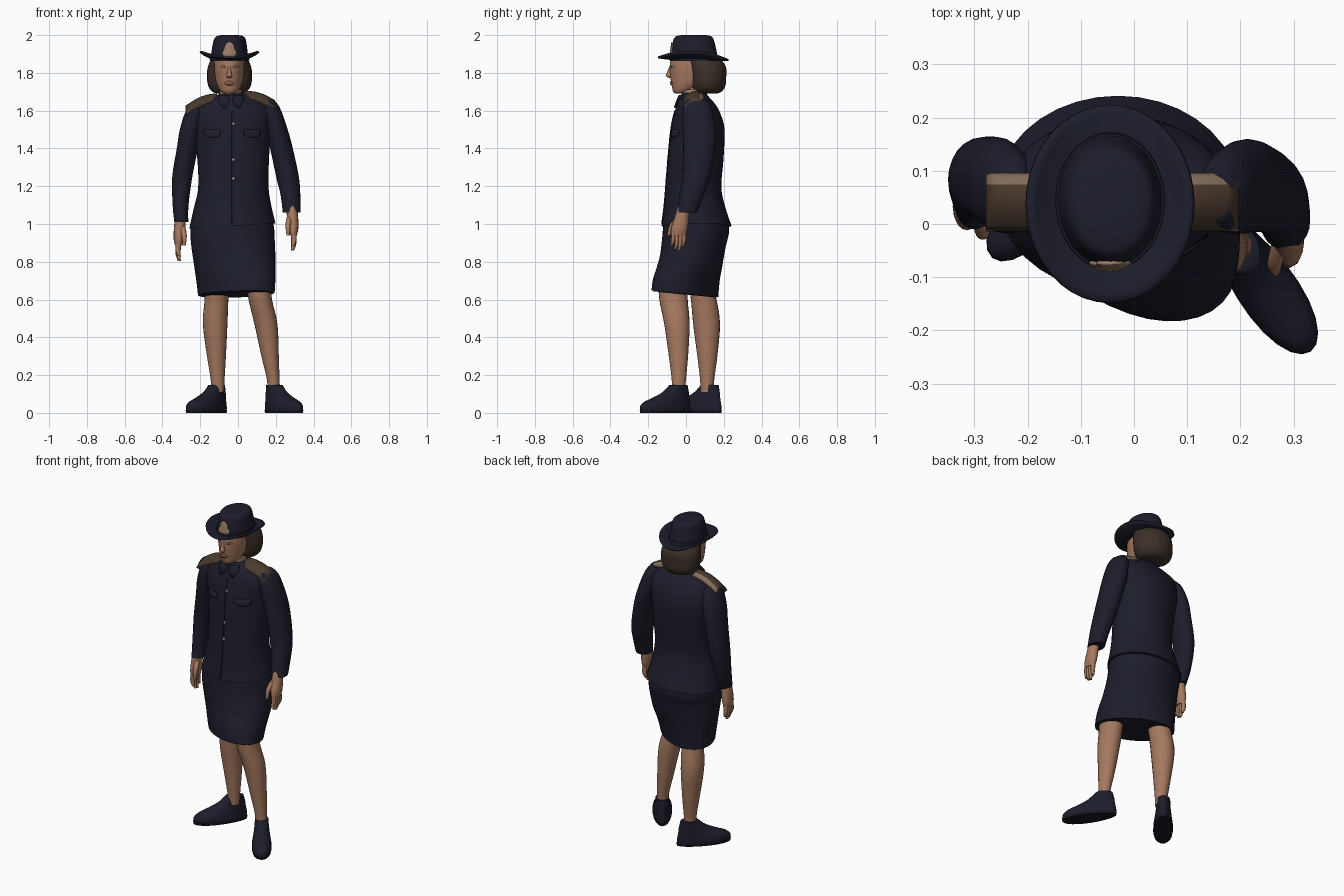
import bpy, math
from mathutils import Vector, Matrix
from mathutils.bvhtree import BVHTree

if "Cube" in bpy.data.objects:
    bpy.data.objects.remove(bpy.data.objects["Cube"], do_unlink=True)


def material(name, r, g, b):
    m = bpy.data.materials.new(name)
    m.use_nodes = True
    m.diffuse_color = (r, g, b, 1)
    bsdf = m.node_tree.nodes["Principled BSDF"]
    bsdf.inputs["Base Color"].default_value = (r, g, b, 1)
    bsdf.inputs["Roughness"].default_value = 0.8
    return m


NAVY = material("navy cloth", 0.0115, 0.0125, 0.024)
DARK = material("dark seam and sole", 0.008, 0.009, 0.015)
SKIN = material("skin", 0.38, 0.19, 0.115)
LIPS = material("lips", 0.29, 0.11, 0.07)
HAIR = material("brown hair", 0.046, 0.029, 0.021)
BRAID = material("brown braid", 0.066, 0.041, 0.026)
TRIM = material("light braid", 0.23, 0.155, 0.10)
GOLD = material("tan badge", 0.32, 0.21, 0.135)
SILVER = material("silver button", 0.30, 0.30, 0.30)
EYE = material("eye grey", 0.22, 0.20, 0.18)


def finish(name, verts, faces, mat, angle=50):
    me = bpy.data.meshes.new(name)
    me.from_pydata(verts, [], faces)
    me.materials.append(mat)
    ob = bpy.data.objects.new(name, me)
    bpy.context.collection.objects.link(ob)
    bpy.ops.object.select_all(action="DESELECT")
    ob.select_set(True)
    bpy.context.view_layer.objects.active = ob
    bpy.ops.object.shade_smooth_by_angle(angle=math.radians(angle))
    return ob


def thicken(ob, amount, offset=0):
    mod = ob.modifiers.new("thickness", "SOLIDIFY")
    mod.thickness, mod.offset = amount, offset


def spline(keys, sub):
    """Catmull-Rom through the section keys."""
    out = []
    for i in range(len(keys) - 1):
        p = [keys[max(0, min(len(keys) - 1, i + k))] for k in (-1, 0, 1, 2)]
        for s in range(sub):
            t = s / sub
            out.append([0.5 * (2 * b + (c - a) * t + (2 * a - 5 * b + 4 * c - d) * t * t
                               + (3 * b - a - 3 * c + d) * t ** 3) for a, b, c, d in zip(*p)])
    return out + [list(keys[-1])]


def loft(name, keys, mat, sub=4, n=24, tilt=0, pitch=0):
    """Skin elliptical sections: height, centre x, centre y, radius x, radius y, shear."""
    keys = [tuple(k) + (0,) * (6 - len(k)) for k in keys]
    if keys[0][0] > keys[-1][0]:
        keys.reverse()
    rings, verts, faces = spline(keys, sub), [], []
    for z, cx, cy, rx, ry, shear in rings:
        for i in range(n):
            a = math.tau * i / n
            dx, dy = rx * math.cos(a), ry * math.sin(a)
            dy -= shear * dx
            verts.append((cx + dx, cy + dy, z + tilt * dx + pitch * dy))
    for r in range(len(rings) - 1):
        for i in range(n):
            a, b = r * n + i, r * n + (i + 1) % n
            faces.append((a, b, b + n, a + n))
    faces += [tuple(range(n))[::-1], tuple(range(len(verts) - n, len(verts)))]
    return finish(name, verts, faces, mat)


def tree(ob):
    return BVHTree.FromPolygons([v.co.copy() for v in ob.data.vertices],
                                [list(p.vertices) for p in ob.data.polygons])


def sheet(name, rows, mat, closed=False):
    """Grid surface through equal rows of points, closed into a loop if asked."""
    w = len(rows[0])
    faces = [(r * w + c, r * w + (c + 1) % w, (r + 1) * w + (c + 1) % w, (r + 1) * w + c)
             for r in range(len(rows) - 1) for c in range(w if closed else w - 1)]
    return finish(name, [p for row in rows for p in row], faces, mat)


def plate(name, rows, target, mat, cols=8, lift=0.004):
    """Thin plate laid on a front surface; rows hold (height, x start, x end)."""
    aim, grid = Vector((0, 1, 0)), []
    for z, x0, x1 in rows:
        grid.append([])
        for c in range(cols + 1):
            x = x0 + (x1 - x0) * c / cols
            hit = target.ray_cast(Vector((x, -1, z)), aim)[0]
            if hit is None:
                hit = target.find_nearest(Vector((x, -0.1, z)))[0]
            grid[-1].append(hit - aim * lift)
    thicken(sheet(name, grid, mat), 0.007)


def strip(a0, a1, x0, x1, steps=6):
    return [(a0 + (a1 - a0) * i / steps, x0, x1) for i in range(steps + 1)]


# Jacket body and sleeves
jacket = loft("jacket", [
    (0.99, -.03, .056, .228, .185), (1.1, -.03, .045, .203, .16), (1.2, -.025, .04, .186, .147),
    (1.35, -.025, .052, .19, .147), (1.5, -.03, .062, .205, .142), (1.58, -.03, .06, .212, .124),
    (1.63, -.035, .055, .188, .103), (1.665, -.035, .046, .125, .082), (1.69, -.035, .042, .068, .065)],
    NAVY, n=36, tilt=0.06)
loft("right_sleeve", [
    (1.63, -.222, .056, .03, .05), (1.59, -.23, .06, .05, .076), (1.5, -.25, .072, .058, .088),
    (1.4, -.268, .081, .056, .083), (1.25, -.295, .087, .053, .072), (1.1, -.304, .066, .042, .058),
    (1.01, -.3, .04, .037, .05)], NAVY)
loft("left_sleeve", [
    (1.66, .155, .056, .03, .05), (1.615, .172, .06, .05, .076), (1.5, .203, .07, .06, .088),
    (1.4, .23, .07, .06, .085), (1.25, .262, .055, .06, .075), (1.15, .278, .03, .052, .064),
    (1.06, .284, .005, .047, .054)], NAVY)
front = tree(jacket)
plate("jacket_front_seam", strip(1.0, 1.6, -.033, -.029, 16), front, DARK, cols=1, lift=0.0)
for side in (-1, 1):
    mid = -.03 + side * .105
    plate("chest_pocket_flap", [(1.5, mid - .042, mid + .042), (1.47, mid - .042, mid + .042),
          (1.457, mid - .015, mid + .015)], front, NAVY, lift=0.001)
    plate("collar_point", [(1.682, -.037 + side * .012, -.037 + side * .062),
          (1.655, -.037 + side * .008, -.037 + side * .068),
          (1.615, -.037 + side * .03, -.037 + side * .045)], front, NAVY, lift=0.008)
for z in (1.53, 1.34, 1.24):
    p = front.ray_cast(Vector((-.025, -1, z)), Vector((0, 1, 0)))[0]
    bpy.ops.mesh.primitive_uv_sphere_add(segments=10, ring_count=6, radius=0.009, location=p)
    button = bpy.context.object
    button.name = "jacket_button"
    button.scale.y = 0.6
    button.data.materials.append(SILVER)

# Padded shoulder straps, arched over the shoulder, with a light band along the rear
for name, x0, z0, x1, z1 in (("right_shoulder_strap", -.278, 1.626, -.112, 1.692),
                             ("left_shoulder_strap", .03, 1.704, .196, 1.655)):
    grid = []
    for j in range(11):
        y = -.014 + .011 * j
        grid.append([(x0 + (x1 - x0) * t / 8, y, z0 + (z1 - z0) * t / 8
                      + .016 * math.sin(math.pi * t / 8) - 10 * (y - .05) ** 2) for t in range(9)])
    strap = sheet(name, grid, BRAID)
    strap.data.materials.append(TRIM)
    for poly in strap.data.polygons:
        poly.material_index = int(poly.center.y > .073)
    thicken(strap, 0.04, -1)

# Skirt, with the hem folded up inside
loft("skirt", [
    (1.03, -.03, .055, .212, .168), (.97, -.03, .053, .222, .174), (.9, -.027, .042, .222, .169),
    (.8, -.018, .026, .217, .166, .1), (.7, -.011, .002, .209, .166, .26),
    (.63, -.009, -.006, .203, .163, .34)], NAVY, n=36, pitch=-0.1)
loft("skirt_lining", [(.627, -.009, -.006, .199, .159, .34), (.632, -.01, -.006, .19, .15, .34),
                      (.68, -.01, -.002, .185, .14, .28)], NAVY, sub=1, n=36, pitch=-0.1)

# Legs
loft("right_leg", [
    (.72, -.11, .07, .064, .065), (.6, -.114, .094, .063, .068), (.47, -.121, .109, .065, .071),
    (.3, -.114, .113, .05, .053), (.18, -.108, .112, .037, .038), (.11, -.108, .112, .034, .034)], SKIN)
loft("left_leg", [
    (.72, .105, -.07, .064, .078), (.6, .118, -.066, .062, .075), (.47, .148, -.048, .061, .067),
    (.3, .17, -.04, .046, .051), (.18, .186, -.038, .034, .038), (.11, .19, -.04, .033, .034)], SKIN)

# Shoes: upper and sole, turned outward
for side, x, y, turn in (("right", -.165, .061, -39), ("left", .24, -.108, 35)):
    upper = loft(side + "_shoe", [
        (.012, 0, 0, .054, .158), (.035, 0, 0, .055, .158), (.058, 0, .01, .052, .144),
        (.08, 0, .036, .048, .114), (.11, 0, .066, .044, .08), (.148, 0, .084, .042, .052)], NAVY)
    sole = loft(side + "_sole", [(0, 0, 0, .053, .158), (.014, 0, 0, .056, .161)], DARK, sub=1)
    spin = Matrix.Translation((x, y, 0)) @ Matrix.Rotation(math.radians(turn), 4, "Z")
    for ob in (upper, sole):
        for v in ob.data.vertices:
            v.co.x *= 1 - v.co.y
        ob.data.transform(spin)


# Hands: palm, four fingers and a thumb
def hand(side, x, y, z, lean, drift, out):
    loft(side + "_palm", [(z + .03, x, y, .027, .033), (z - .03, x + lean * .3, y + drift * .3, .03, .038),
                          (z - .09, x + lean * .6, y + drift * .6, .027, .044),
                          (z - .125, x + lean * .75, y + drift * .75, .018, .038)], SKIN, n=16)
    for k in range(4):
        off = (k - 1.5) * .019
        length = (.06, .08, .085, .065)[k]
        fx, fy = x + lean * .7, y + drift * .7 + off
        loft(side + "_finger", [(z - .1, fx, fy, .014, .011), (z - .12 - length * .5, fx + lean * .2, fy, .014, .011),
                                (z - .12 - length, fx + lean * .3 - out * .008, fy + drift * .2, .008, .007)],
             SKIN, n=10)
    loft(side + "_thumb", [(z - .02, x - out * .01, y - .02, .015, .015),
                           (z - .07, x - out * .02, y - .048 + drift * .4, .014, .013),
                           (z - .125, x - out * .02, y - .052 + drift * .7, .008, .008)], SKIN, n=10)


hand("right", -.305, .038, 1.01, -.014, -.01, -1)
hand("left", .285, -.01, 1.065, .012, -.042, 1)

# Neck, collar and head
loft("neck", [(1.62, -.04, .045, .052, .055), (1.75, -.045, .04, .05, .055)], SKIN)
loft("shirt_collar", [(1.66, -.037, .04, .062, .062), (1.712, -.038, .04, .058, .06)], GOLD, sub=1)
loft("jacket_collar", [(1.63, -.036, .043, .085, .078), (1.665, -.036, .043, .074, .071),
                       (1.692, -.036, .045, .064, .066)], NAVY, pitch=.12)
head = loft("head", [
    (1.69, -.046, -.032, .026, .028), (1.705, -.046, -.016, .047, .054), (1.74, -.046, .015, .066, .092),
    (1.78, -.046, .036, .076, .119), (1.83, -.046, .038, .08, .124), (1.885, -.046, .035, .076, .115)],
    SKIN, n=32)
loft("nose", [(1.835, -.046, -.08, .007, .008), (1.80, -.046, -.088, .011, .014),
              (1.785, -.046, -.089, .016, .018), (1.774, -.046, -.083, .011, .01)], SKIN, n=12)
face = tree(head)
plate("lips", [(1.756, -.058, -.034), (1.746, -.073, -.019), (1.735, -.06, -.032)], face, LIPS, lift=0.002)
for side in (-1, 1):
    mid = -.046 + side * .034
    plate("eye", [(1.838, mid - .008, mid + .008), (1.831, mid - .015, mid + .015),
                  (1.825, mid - .008, mid + .008)], face, EYE, lift=0)
    plate("iris", strip(1.828, 1.835, mid - .003, mid + .003, 1), face, HAIR, cols=2, lift=0.001)

# Bobbed hair, tucked under the hat
loft("hair", [
    (1.69, -.045, .115, .06, .045), (1.7, -.045, .115, .09, .072), (1.73, -.045, .116, .112, .092),
    (1.78, -.045, .114, .12, .099), (1.83, -.045, .108, .115, .104), (1.866, -.045, .09, .1, .1)], HAIR)

# Hat: crown, band, curled brim
crown = loft("hat_crown", [
    (1.862, -.045, .043, .101, .127), (1.9, -.045, .043, .097, .122), (1.95, -.044, .041, .09, .113),
    (1.982, -.043, .04, .082, .104), (1.995, -.043, .04, .068, .09), (2.0, -.043, .04, .045, .065)], NAVY, n=32)
loft("hat_band", [(1.866, -.045, .043, .105, .131), (1.893, -.045, .043, .102, .127)], NAVY, sub=1, n=32)
rings = []
for ring in range(6):
    t = 0.5 + 0.1 * ring
    rings.append([])
    for i in range(40):
        a = -math.tau * i / 40
        c, s = t * math.cos(a), t * math.sin(a)
        z = 1.868 + .044 * c * c * t + .014 * max(0, -s) * t
        rings[-1].append((-.045 + .156 * c, .038 + .186 * s, z))
thicken(sheet("hat_brim", rings, NAVY, closed=True), 0.01)

# Hat badge
badge = [(1.885, .026), (1.9, .039), (1.912, .036), (1.925, .025), (1.94, .025), (1.952, .018), (1.962, .006)]
plate("hat_badge", [(z, -.045 - w, -.045 + w) for z, w in badge], tree(crown), GOLD)
